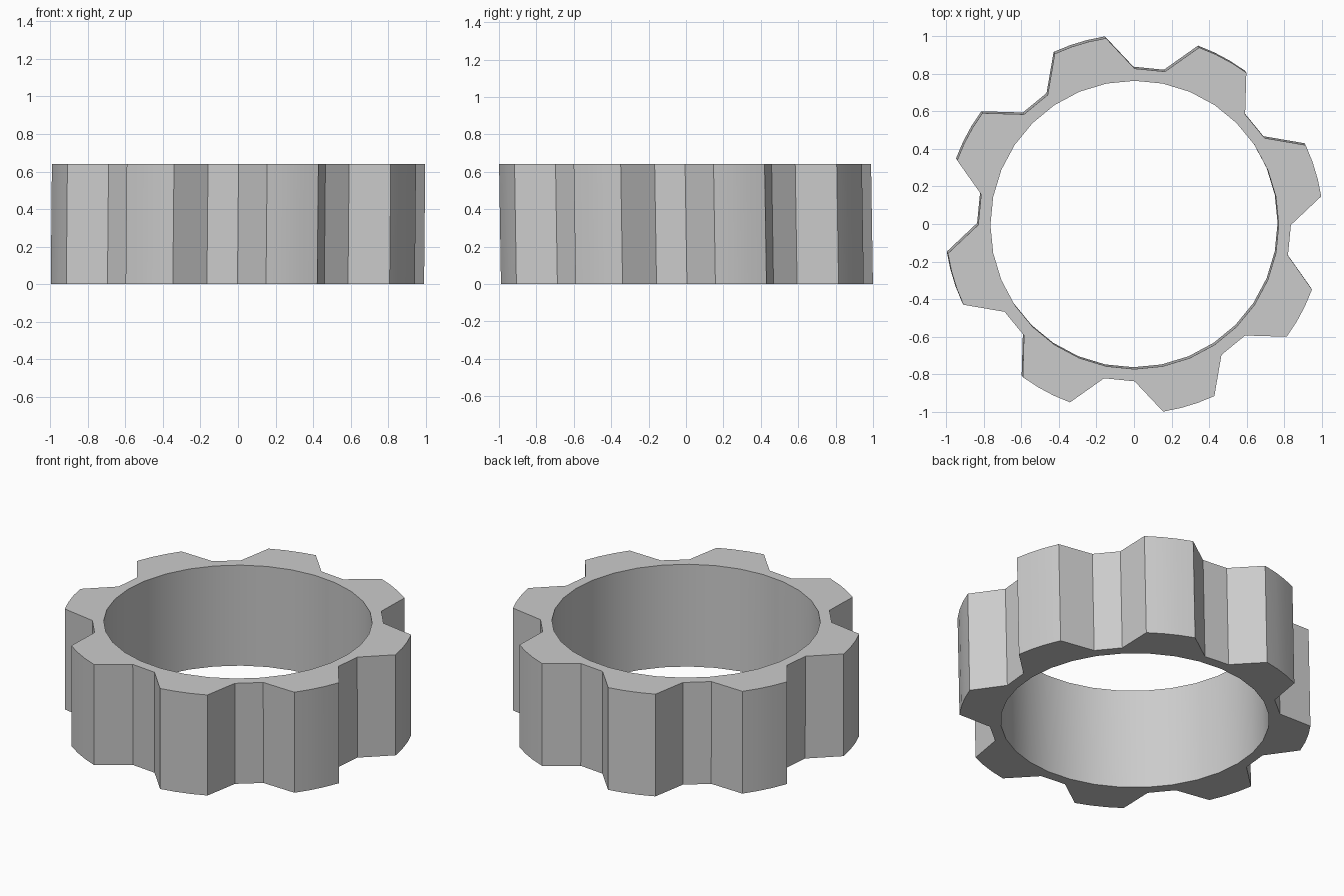
import bpy, bmesh
from math import radians, cos, sin

if "Cube" in bpy.data.objects:
    bpy.data.objects.remove(bpy.data.objects["Cube"])

TEETH = 8
STEP = 360 / TEETH / 4            # four ring segments per tooth
R_IN, R_ROOT, R_TIP = 0.768, 0.833, 1.006
HEIGHT = 0.64
LEAN_X, LEAN_Y = 0.003, -0.005    # the top sits very slightly off the base
TIP_START, TIP_END = 8.7, 25.0    # tip angles within each tooth

bm = bmesh.new()


def vert(r, deg, top):
    s = 1 if top else -1
    a = radians(deg)
    return bm.verts.new((r * cos(a) + s * LEAN_X,
                         r * sin(a) + s * LEAN_Y,
                         HEIGHT if top else 0))


def make_level(top):
    n = TEETH * 4
    inner = [vert(R_IN, i * STEP, top) for i in range(n)]
    root = [vert(R_ROOT, i * STEP, top) for i in range(n)]
    tips = [[vert(R_TIP, t * 4 * STEP + TIP_START + k * (TIP_END - TIP_START) / 3, top)
             for k in range(4)] for t in range(TEETH)]
    # flat ring faces, then one flat face for each tooth
    for i in range(n):
        j = (i + 1) % n
        bm.faces.new((inner[i], root[i], root[j], inner[j]))
    outline = []
    for t in range(TEETH):
        base = root[4 * t:4 * t + 4]
        bm.faces.new([base[0]] + tips[t] + base[:0:-1])
        outline += [base[0]] + tips[t] + [base[3]]
    return inner, outline


# top and bottom caps joined by the bore wall and the toothed wall
in_lo, out_lo = make_level(False)
in_hi, out_hi = make_level(True)
for lo, hi in ((in_lo, in_hi), (out_lo, out_hi)):
    for i in range(len(lo)):
        j = (i + 1) % len(lo)
        bm.faces.new((lo[i], lo[j], hi[j], hi[i]))
bmesh.ops.recalc_face_normals(bm, faces=bm.faces)

mesh = bpy.data.meshes.new("gear_ring")
bm.to_mesh(mesh)
bm.free()
gear = bpy.data.objects.new("gear_ring", mesh)
bpy.context.collection.objects.link(gear)

# smooth bore and tooth tips, sharp flanks and rims
bpy.context.view_layer.objects.active = gear
gear.select_set(True)
bpy.ops.object.shade_smooth_by_angle(angle=radians(20))
